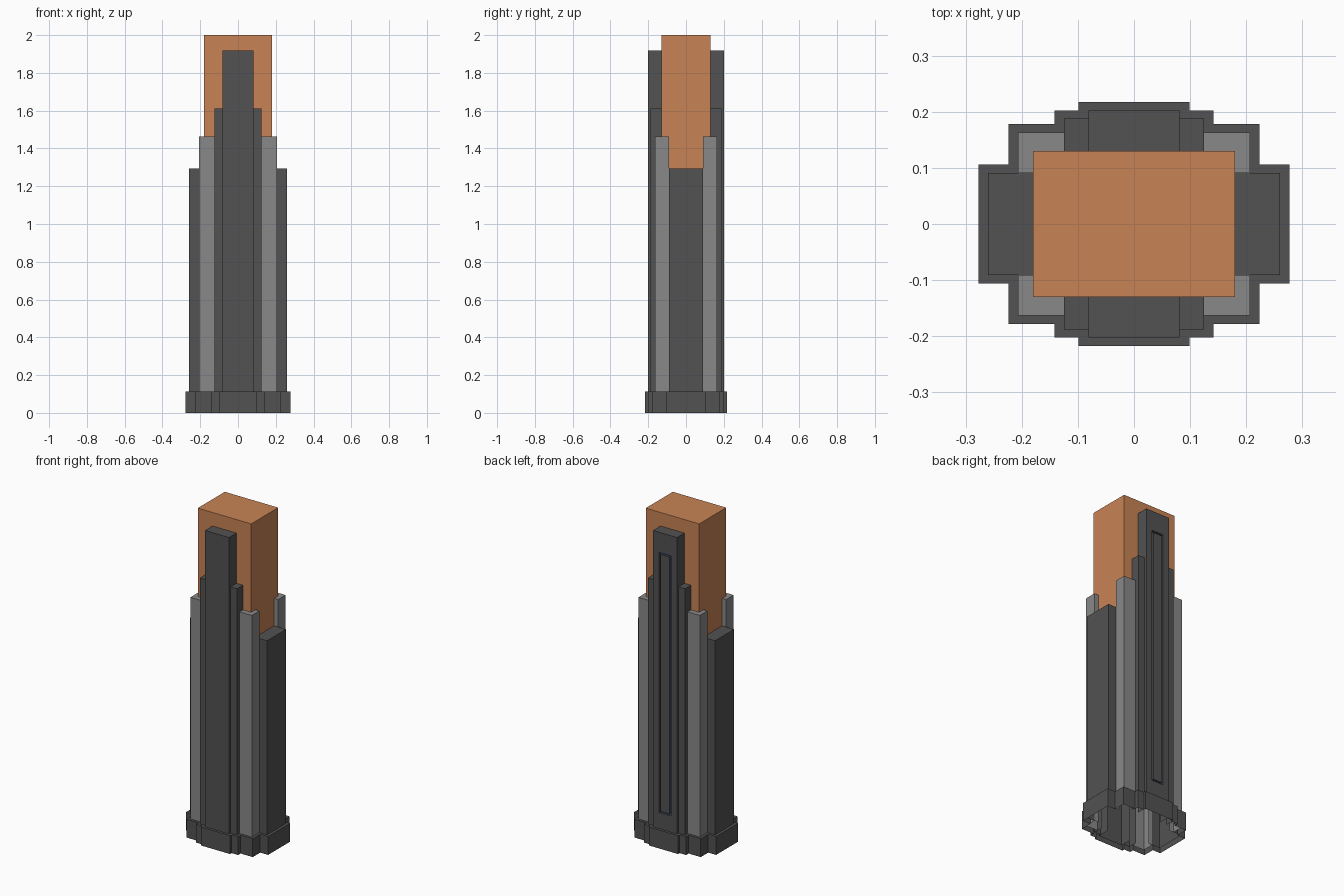
import bpy, bmesh
from mathutils import Vector

if "Cube" in bpy.data.objects:
    bpy.data.objects.remove(bpy.data.objects["Cube"])


def material(name, rgb):
    m = bpy.data.materials.new(name)
    m.diffuse_color = (*rgb, 1)
    m.use_nodes = True
    m.node_tree.nodes["Principled BSDF"].inputs["Base Color"].default_value = m.diffuse_color
    return m


DARK = material("dark_cladding", (0.085, 0.085, 0.085))
GREY = material("grey_cladding", (0.25, 0.25, 0.25))
COPPER = material("copper", (0.58, 0.23, 0.09))
BLUE = material("blue_light", (0.03, 0.16, 0.5))
FOOT = 0.02      # lower end of the hollow tower walls
BASE_TOP = 0.112


def finish(bm, name, mats, mirror=(False, False)):
    mesh = bpy.data.meshes.new(name)
    bm.to_mesh(mesh)
    bm.free()
    ob = bpy.data.objects.new(name, mesh)
    bpy.context.collection.objects.link(ob)
    for m in mats:
        mesh.materials.append(m)
    if any(mirror):
        mod = ob.modifiers.new("mirror", "MIRROR")
        mod.use_axis = (*mirror, False)
        mod.use_mirror_merge = False
    return ob


def shell(points, walls, bottom, top):
    """Capped, open-bottomed shell: counter-clockwise plan, first edges get walls."""
    bm = bmesh.new()
    low = [bm.verts.new((x, y, bottom)) for x, y in points[:walls + 1]]
    high = [bm.verts.new((x, y, top)) for x, y in points]
    for i in range(walls):
        j = (i + 1) % len(points)
        bm.faces.new((low[i], low[j], high[j], high[i]))
    bm.faces.new(high)
    return bm


# Copper core
core = [(-.18, -.13), (.18, -.13), (.18, .13), (-.18, .13)]
finish(shell(core, 4, 1.28, 2.0), "core", [COPPER])

# Side wings
wing = [(.207, -.091), (.26, -.091), (.26, .091), (.207, .091), (.18, .091), (.18, -.091)]
finish(shell(wing, 3, FOOT, 1.295), "side_wings", [DARK], (True, False))

# Lighter corner piers
pier = [(.18, .091), (.207, .091), (.207, .163), (.125, .163), (.125, .13), (.18, .13)]
finish(shell(pier, 3, FOOT, 1.462), "corner_piers", [GREY], (True, True))

# Shoulders beside the tall fins
shoulder = [(.125, .13), (.125, .188), (.081, .188), (.081, .13)]
finish(shell(shoulder, 2, FOOT, 1.612), "shoulders", [DARK], (True, True))

# Front fin
fin = [(.081, .13), (.081, .202), (-.081, .202), (-.081, .13)]
finish(shell([(-x, -y) for x, y in fin], 3, FOOT, 1.918), "front_fin", [DARK])

# Back fin with a sunk blue groove around a flush panel
bm = shell(fin, 3, FOOT, 1.918)


def back_faces():
    return [f for f in bm.faces if f.normal.y > 0.9]


bm.normal_update()
for co, no in (((.04, 0, 0), (1, 0, 0)), ((-.04, 0, 0), (1, 0, 0)),
               ((0, 0, .21), (0, 0, 1)), ((0, 0, 1.795), (0, 0, 1))):
    faces = back_faces()
    edges = list({e for f in faces for e in f.edges})
    verts = list({v for f in faces for v in f.verts})
    bmesh.ops.bisect_plane(bm, geom=verts + edges + faces, plane_co=co, plane_no=no)
    bm.normal_update()
panel = min(back_faces(), key=lambda f: (f.calc_center_median() - Vector((0, .202, 1))).length)
for thickness, depth in ((0, -.012), (.01, 0), (0, .012)):
    ring = bmesh.ops.inset_individual(bm, faces=[panel], thickness=thickness, depth=depth,
                                      use_even_offset=True)["faces"]
    bm.normal_update()
    if thickness:
        for f in ring:
            if f is not panel:
                f.material_index = 1
finish(bm, "back_fin", [DARK, BLUE])


# Stepped plinth: outer wall and the ledge running in to the tower
def full_outline(q):
    """Mirror a quarter plan (first quadrant, counter-clockwise) to a closed loop."""
    r = q[::-1]
    return (q + [(-x, y) for x, y in r] + [(-x, -y) for x, y in q] + [(x, -y) for x, y in r])


outer = full_outline([(.277, .106), (.224, .106), (.224, .178), (.142, .178),
                      (.142, .202), (.099, .202), (.099, .217)])
inner = full_outline([(.26, .091), (.207, .091), (.207, .163), (.125, .163),
                      (.125, .188), (.081, .188), (.081, .202)])
bm = bmesh.new()
loops = [[bm.verts.new((x, y, z)) for x, y in pts]
         for pts, z in ((outer, 0), (outer, BASE_TOP), (inner, BASE_TOP))]
for lo, hi in zip(loops, loops[1:]):
    for i in range(len(lo)):
        j = (i + 1) % len(lo)
        bm.faces.new((lo[i], lo[j], hi[j], hi[i]))
finish(bm, "plinth", [DARK])
